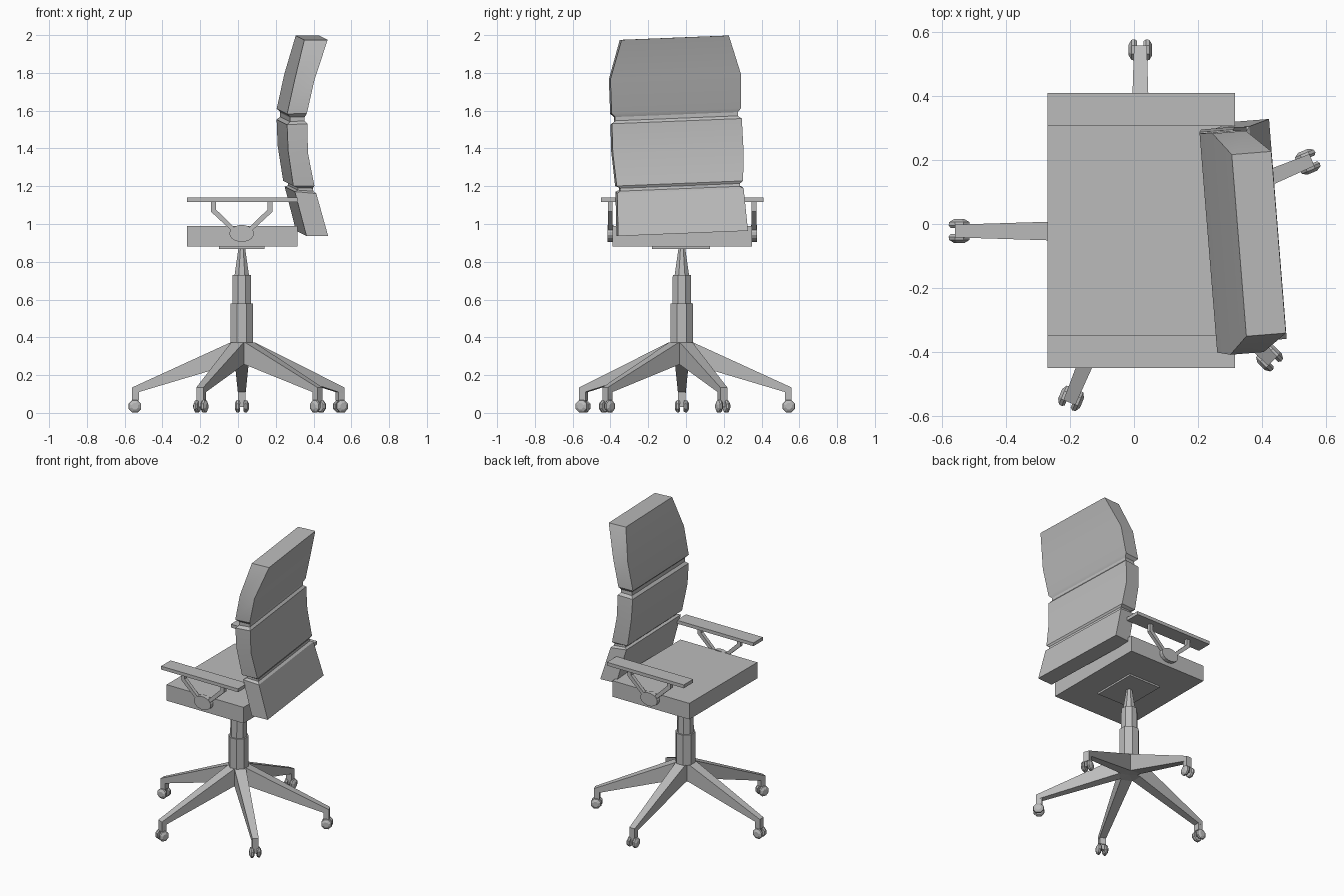
import bpy, bmesh, math
from mathutils import Matrix, Vector

if "Cube" in bpy.data.objects:
    bpy.data.objects.remove(bpy.data.objects["Cube"])

grey = bpy.data.materials.new("mid grey")
grey.diffuse_color = (0.5, 0.5, 0.5, 1)
grey.use_nodes = True
grey.node_tree.nodes["Principled BSDF"].inputs["Base Color"].default_value = grey.diffuse_color
CX, CY = 0.02, -0.022          # axis of the column


def finish(name, bm):
    bmesh.ops.recalc_face_normals(bm, faces=bm.faces[:])
    me = bpy.data.meshes.new(name)
    bm.to_mesh(me)
    bm.free()
    me.materials.append(grey)
    ob = bpy.data.objects.new(name, me)
    bpy.context.collection.objects.link(ob)
    return ob


def add_loft(bm, rings, mat=Matrix()):
    """Skin a list of equal-length point rings and cap both ends."""
    vs = [[bm.verts.new(mat @ Vector(p)) for p in r] for r in rings]
    n = len(rings[0])
    for a, b in zip(vs, vs[1:]):
        for i in range(n):
            j = (i + 1) % n
            bm.faces.new((a[i], a[j], b[j], b[i]))
    bm.faces.new(vs[0][::-1])
    bm.faces.new(vs[-1])


def rect(x0, x1, y0, y1, z):
    return [(x0, y0, z), (x1, y0, z), (x1, y1, z), (x0, y1, z)]


def add_box(bm, x0, x1, y0, y1, z0, z1, mat=Matrix()):
    add_loft(bm, [rect(x0, x1, y0, y1, z0), rect(x0, x1, y0, y1, z1)], mat)


def circle(r, z, n, rz=None):
    return [(r * math.cos((i + .5) * 2 * math.pi / n),
             (rz or r) * math.sin((i + .5) * 2 * math.pi / n), z) for i in range(n)]


def box(name, *dims):
    bm = bmesh.new()
    add_box(bm, *dims)
    return finish(name, bm)


# seat and mounting plate
box("seat", -0.27, 0.315, -0.39, 0.35, 0.88, 0.99)
box("seat_plate", CX - .12, CX + .12, -0.18, 0.127, 0.868, 0.882)

# gas column in three steps
axis = Matrix.Translation((CX, CY, 0))
for name, r0, r1, z0, z1 in (("column_sleeve", .064, .064, .37, .58),
                             ("column_middle", .054, .052, .575, .73),
                             ("column_piston", .042, .018, .725, .88)):
    bm = bmesh.new()
    add_loft(bm, [circle(r0, z0, 8), circle(r1, z1, 8)], axis)
    finish(name, bm)

# five legs with twin-wheel casters
for k, ang in enumerate((90, 22.5, -44.5, -112.5, 180)):
    m = axis @ Matrix.Rotation(math.radians(ang), 4, 'Z')
    bm = bmesh.new()
    add_loft(bm, [[(r, -w, lo), (r, w, lo), (r, w, hi), (r, -w, hi)]
                  for r, w, lo, hi in ((0, .036, .26, .375), (.06, .036, .255, .373),
                                       (.58, .02, .10, .135))], m)
    finish(f"leg_{k + 1}", bm)

    bm = bmesh.new()
    add_box(bm, .545, .58, -.02, .02, .065, .11, m)      # post
    add_box(bm, .55, .575, -.012, .012, .03, .07, m)     # tongue
    for s in (-1, 1):
        spin = (m @ Matrix.Translation((.566, 0, .035))
                @ Matrix.Rotation(s * math.pi / 2, 4, 'X'))
        add_loft(bm, [circle(.030, .010, 8), circle(.036, .018, 8),
                      circle(.034, .028, 8), circle(.018, .037, 8)], spin)
    finish(f"caster_{k + 1}", bm)

# armrests: pad, V-shaped bracket and oval hub, on both sides
for side, s, yc in (("left", -1, -0.39), ("right", 1, 0.35)):
    pad = sorted((yc + s * .06, yc - s * .043))
    box(f"armrest_pad_{side}", -0.27, 0.315, *pad, 1.117, 1.14)
    ys = sorted((yc - s * .002, yc + s * .022))
    bm = bmesh.new()
    for d in (-1, 1):
        path = [((.163, 1.12), (.137, 1.12)), ((.163, 1.065), (.137, 1.077)),
                ((.055, .965), (.04, .982))]
        add_loft(bm, [[(CX + d * x, y, z) for (x, z), y in
                       ((a, ys[0]), (b, ys[0]), (b, ys[1]), (a, ys[1]))]
                      for a, b in path])
    finish(f"armrest_bracket_{side}", bm)
    bm = bmesh.new()
    turn = Matrix.Translation((CX, yc, .95)) @ Matrix.Rotation(-s * math.pi / 2, 4, 'X')
    add_loft(bm, [circle(.065, -.005, 16, .045), circle(.065, .026, 16, .045)], turn)
    finish(f"armrest_hub_{side}", bm)

# backrest: three cushions split by grooves, slightly twisted and leaning
# each row: front z, front x, back z, back x, half width
rows = [(.95, .335, .95, .45, .345), (1.185, .273, 1.175, .387, .336),
        (1.192, .29, 1.187, .373, .318), (1.205, .29, 1.202, .37, .318),
        (1.215, .265, 1.215, .377, .336), (1.40, .236, 1.39, .341, .347),
        (1.54, .23, 1.545, .338, .345), (1.555, .247, 1.56, .325, .326),
        (1.58, .247, 1.58, .325, .326), (1.597, .23, 1.60, .335, .344),
        (1.78, .27, 1.78, .375, .347), (1.987, .325, 1.987, .449, .285)]
pivot = Vector((.33, -.025, .95))
pose = (Matrix.Translation(pivot) @ Matrix.Rotation(math.radians(4.6), 4, 'Z')
        @ Matrix.Rotation(math.radians(2.3), 4, 'X') @ Matrix.Translation(-pivot))
bm = bmesh.new()
add_loft(bm, [[(xf, -.025 - w, zf), (xb, -.025 - w, zb),
               (xb, -.025 + w, zb), (xf, -.025 + w, zf)]
              for zf, xf, zb, xb, w in rows], pose)
back = finish("backrest", bm)
bpy.ops.object.select_all(action='DESELECT')
back.select_set(True)
bpy.context.view_layer.objects.active = back
bpy.ops.object.shade_smooth_by_angle(angle=math.radians(25))
